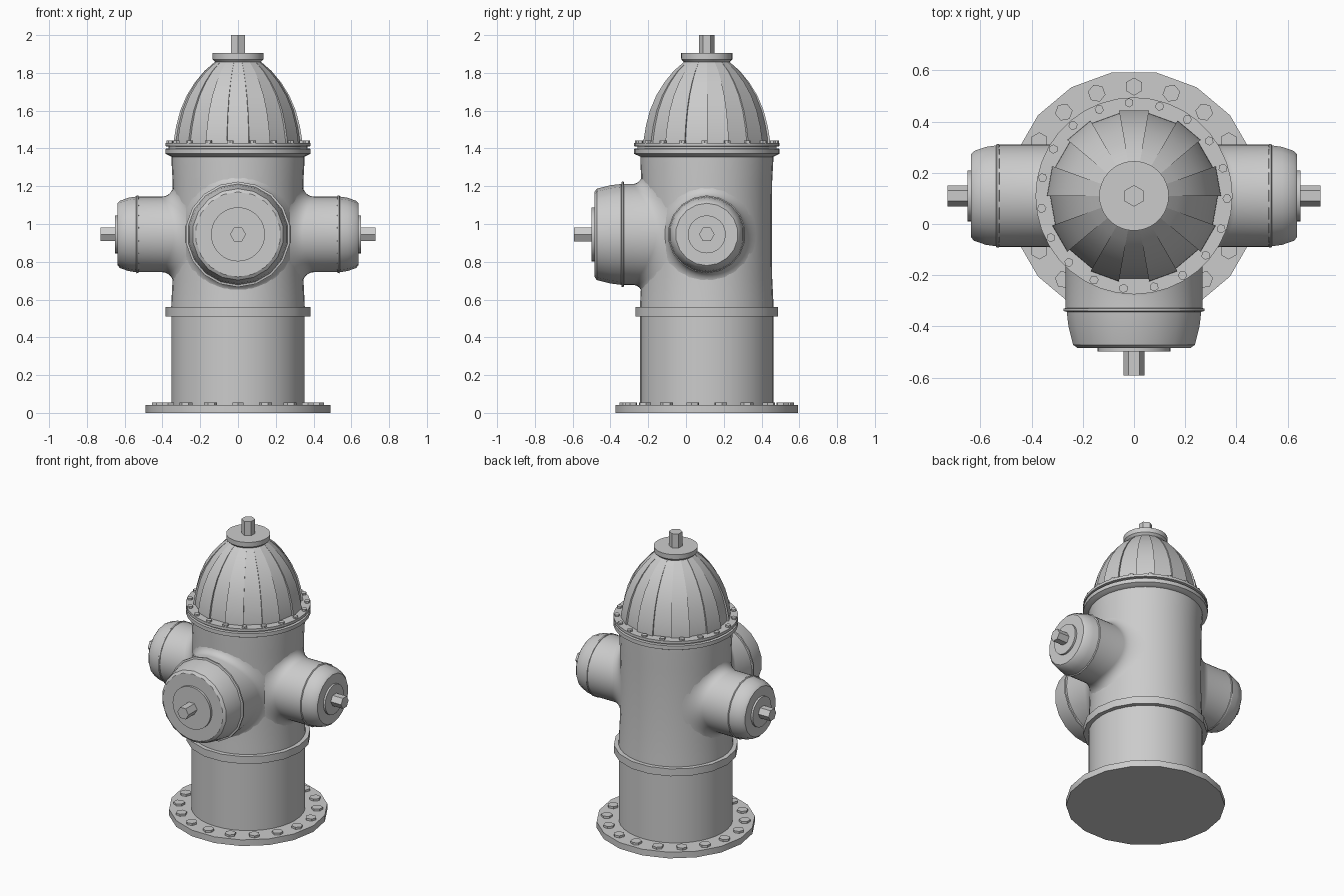
import bpy, bmesh
from math import sin, cos, pi, sqrt, radians
from mathutils import Vector, Matrix

if "Cube" in bpy.data.objects:
    bpy.data.objects.remove(bpy.data.objects["Cube"])

CY = 0.11      # y of the main vertical axis
OZ = 0.945     # height of the outlet axes


def make(name, rings, matrix, caps=True):
    """Skin a list of closed vertex rings."""
    bm = bmesh.new()
    loops = [[bm.verts.new(p) for p in ring] for ring in rings]
    n = len(loops[0])
    for a, b in zip(loops, loops[1:]):
        for i in range(n):
            j = (i + 1) % n
            bm.faces.new((a[i], a[j], b[j], b[i]))
    if caps:
        bm.faces.new(loops[0][::-1])
        bm.faces.new(loops[-1])
    bmesh.ops.recalc_face_normals(bm, faces=bm.faces)
    me = bpy.data.meshes.new(name)
    bm.to_mesh(me)
    bm.free()
    ob = bpy.data.objects.new(name, me)
    ob.matrix_world = matrix
    bpy.context.collection.objects.link(ob)
    return ob


def lathe(name, profile, n, matrix, phase=0.0):
    """Revolve (radius, height) pairs about local z."""
    rings = [[(r * cos(phase + 2 * pi * i / n), r * sin(phase + 2 * pi * i / n), h)
              for i in range(n)] for r, h in profile]
    return make(name, rings, matrix)


def frame(axis, z):
    """Local z along axis, local y up for horizontal axes, origin on main axis."""
    d = Vector(axis)
    up = Vector((0, 0, 1)) if abs(d.z) < 0.5 else Vector((0, 1, 0))
    x = up.cross(d)
    m = Matrix((x, up, d)).transposed().to_4x4()
    m.translation = (0, CY, z)
    return m


UP = frame((0, 0, 1), 0)

# Base plate, barrel and collars
lathe("base_plate", [(0.49, 0), (0.49, 0.042)], 18, UP)
lathe("lower_barrel", [(0.353, 0.03), (0.353, 0.52)], 36, UP)
lathe("middle_collar", [(0.384, 0.51), (0.384, 0.56)], 18, UP)
lathe("upper_barrel", [(0.354, 0.55), (0.352, 0.6), (0.346, 0.72), (0.344, 0.95),
                       (0.346, 1.22), (0.352, 1.33), (0.352, 1.38)], 36, UP)
lathe("flange", [(0.35, 1.355), (0.37, 1.365), (0.385, 1.372), (0.385, 1.398), (0.368, 1.4),
                 (0.368, 1.41), (0.385, 1.412), (0.385, 1.43)], 36, UP)


# Bolt circles
def bolts(name, count, start, dist, r, z0, z1):
    for i in range(count):
        a = radians(start) + 2 * pi * i / count
        m = Matrix.Translation((dist * cos(a), CY + dist * sin(a), 0))
        lathe(f"{name}_{i + 1}", [(r, z0), (r, z1)], 6, m, a)


bolts("base_bolt", 18, 90, 0.427, 0.035, 0.03, 0.056)
bolts("flange_bolt", 19, 93, 0.364, 0.018, 1.42, 1.442)

# Bonnet dome with alternating raised and recessed panels
dome = [(0.34, 1.42), (0.339, 1.45), (0.327, 1.52), (0.306, 1.60), (0.272, 1.68),
        (0.228, 1.75), (0.178, 1.81), (0.118, 1.862)]
rings = []
for r, z in dome:
    ring = []
    for k in range(18):
        rr = r - (k % 2) * 0.04 * (r - 0.1) / 0.8
        for e in (0, 1):
            a = radians(20 * (k + e))
            ring.append((rr * cos(a), rr * sin(a), z))
    rings.append(ring)
make("bonnet_dome", rings, UP)
lathe("bonnet_cap", [(0.118, 1.855), (0.135, 1.872), (0.136, 1.904)], 36, UP)
lathe("bonnet_nut", [(0.042, 1.89), (0.042, 2.0)], 6, UP, pi / 6)


# Outlets: filleted neck meeting the round barrel, then stepped cap and hex nut
def outlet(name, axis, rn, fillet, neck_end, cap, disc, nut):
    m = frame(axis, OZ)
    n, steps, body = 48, 8, 0.345
    rings = []
    for s in range(steps + 1):
        t = s / steps * pi / 2
        r = rn + fillet * (1 - sin(t))
        ring = []
        for i in range(n):
            a = 2 * pi * i / n
            h = sqrt(max(body ** 2 - (r * cos(a)) ** 2, 0)) + fillet * (1 - cos(t)) - 0.002
            ring.append((r * cos(a), r * sin(a), min(h, neck_end)))
        rings.append(ring)
    rings.append([(rn * cos(2 * pi * i / n), rn * sin(2 * pi * i / n), neck_end)
                  for i in range(n)])
    make(name + "_neck", rings, m, caps=False)
    lathe(name + "_cap", cap, 18, m, pi / 18)
    lathe(name + "_disc", disc, 36, m)
    lathe(name + "_nut", nut, 6, m)


for side, sx in (("right", 1), ("left", -1)):
    outlet(side + "_outlet", (sx, 0, 0), 0.2, 0.06, 0.53,
           [(0.19, 0.52), (0.205, 0.528), (0.206, 0.536), (0.2, 0.54), (0.194, 0.58),
            (0.178, 0.625), (0.165, 0.637)],
           [(0.1, 0.63), (0.1, 0.65)], [(0.041, 0.64), (0.041, 0.728)])

outlet("front_outlet", (0, -1, 0), 0.267, 0.05, 0.44,
       [(0.25, 0.435), (0.279, 0.44), (0.279, 0.45), (0.267, 0.453), (0.26, 0.51),
        (0.242, 0.582), (0.225, 0.594)],
       [(0.143, 0.58), (0.143, 0.609)], [(0.042, 0.6), (0.042, 0.703)])

# Smooth shading with sharp edges kept
bpy.ops.object.select_all(action='SELECT')
bpy.context.view_layer.objects.active = bpy.data.objects["upper_barrel"]
bpy.ops.object.shade_smooth_by_angle(angle=radians(30))
